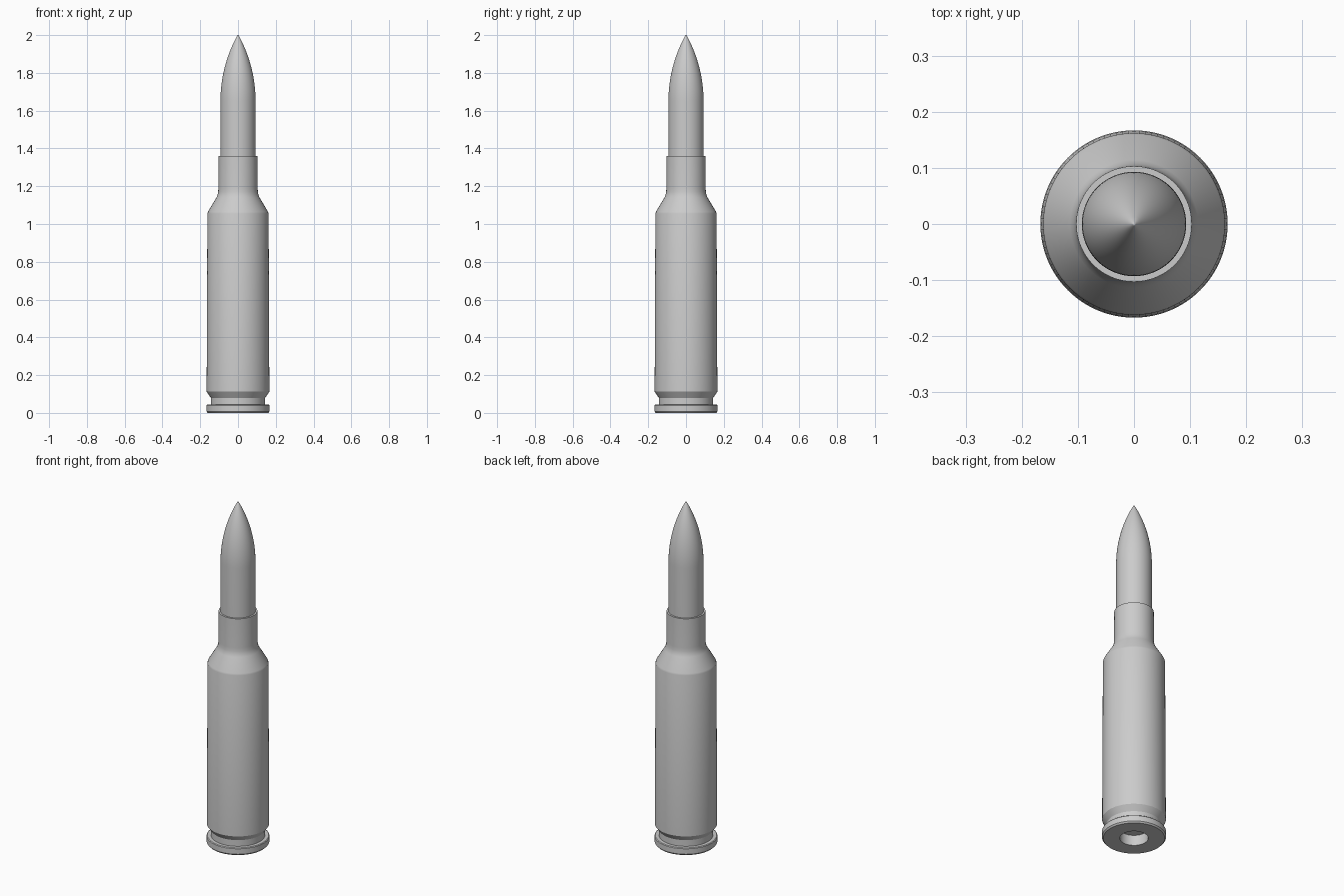
import bpy, bmesh, math

SEGMENTS = 96

cube = bpy.data.objects.get("Cube")
if cube:
    bpy.data.objects.remove(cube, do_unlink=True)

grey = bpy.data.materials.new("plain grey")
grey.use_nodes = True
colour = (0.6, 0.6, 0.6, 1)
grey.diffuse_color = colour
grey.node_tree.nodes["Principled BSDF"].inputs["Base Color"].default_value = colour


def lathe(name, profile):
    """Spin (radius, height) points about z; radius 0 closes an end."""
    bm = bmesh.new()
    verts = [bm.verts.new((r, 0, z)) for r, z in profile]
    edges = [bm.edges.new(pair) for pair in zip(verts, verts[1:])]
    bmesh.ops.spin(bm, geom=verts + edges, cent=(0, 0, 0), axis=(0, 0, 1),
                   angle=math.tau, steps=SEGMENTS, use_duplicate=False)
    bmesh.ops.remove_doubles(bm, verts=bm.verts, dist=0.00005)
    bmesh.ops.recalc_face_normals(bm, faces=bm.faces)
    mesh = bpy.data.meshes.new(name)
    bm.to_mesh(mesh)
    bm.free()
    mesh.materials.append(grey)
    obj = bpy.data.objects.new(name, mesh)
    bpy.context.collection.objects.link(obj)
    bpy.ops.object.select_all(action="DESELECT")
    obj.select_set(True)
    bpy.context.view_layer.objects.active = obj
    bpy.ops.object.shade_smooth_by_angle(angle=math.radians(25))
    return obj


# Case: base recess, rim, extractor groove, tapered body, shoulder, neck, mouth
lathe("case", [
    (0, 0.06), (0.074, 0.06), (0.074, 0),
    (0.16, 0), (0.167, 0.008), (0.167, 0.04), (0.163, 0.044),
    (0.144, 0.044), (0.144, 0.08),
    (0.166, 0.112), (0.162, 1.055), (0.159, 1.065),
    (0.114, 1.14), (0.108, 1.155), (0.105, 1.17), (0.104, 1.19),
    (0.103, 1.36), (0.093, 1.36), (0.093, 1.3), (0, 1.3),
])

# Bullet: straight shank, then a tangent ogive with a small rounded tip
radius, base, length = 0.093, 1.65, 0.355
arc = (radius ** 2 + length ** 2) / (2 * radius)
steps = 24
nose = []
for i in range(steps):
    h = length * 0.975 * i / (steps - 1)
    nose.append((math.sqrt(arc ** 2 - h ** 2) + radius - arc, base + h))
lathe("bullet", [(0, 1.31), (radius, 1.31)] + nose + [(0.0025, 1.999), (0, 2)])
